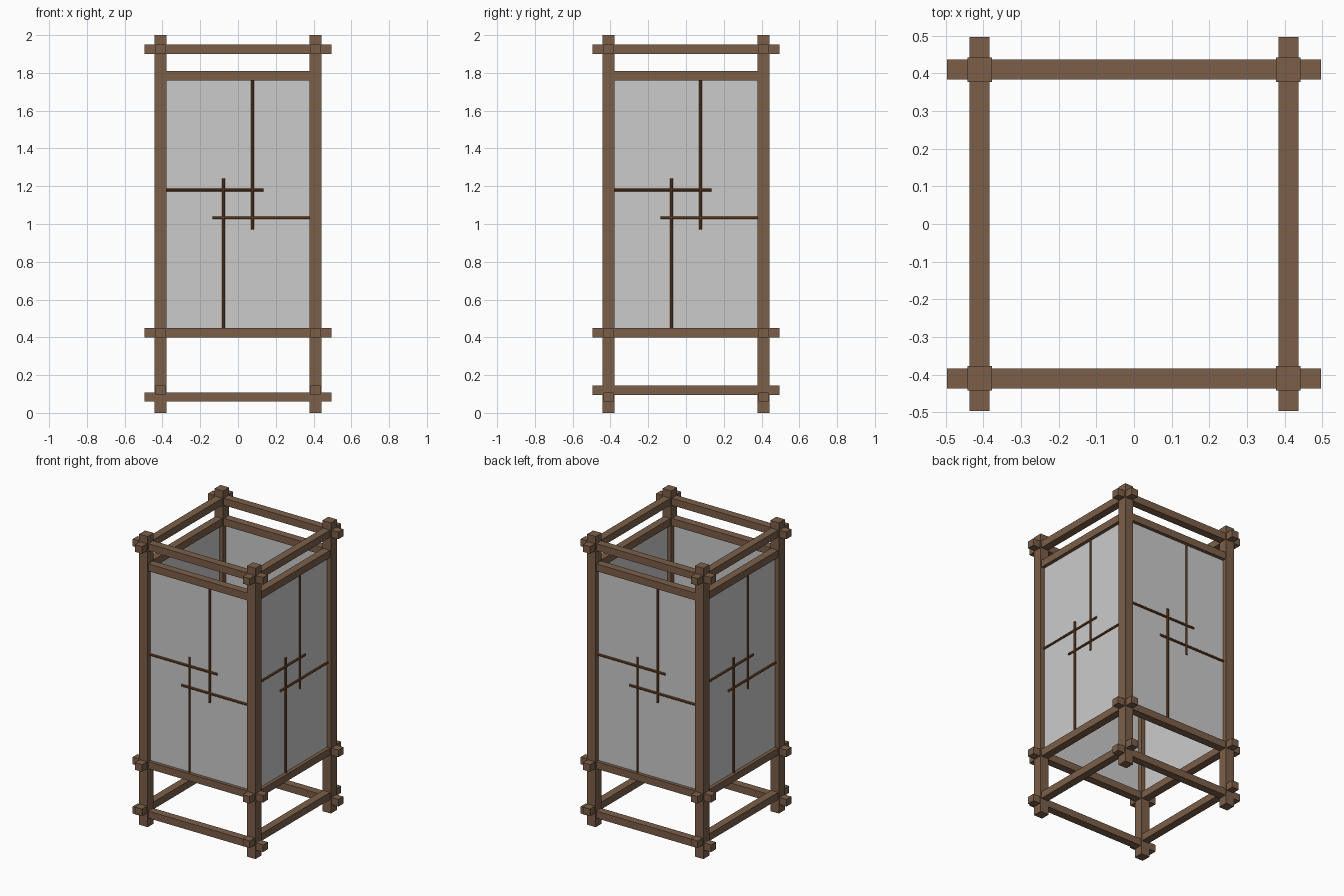
import bpy
import math
from mathutils import Matrix, Vector

if "Cube" in bpy.data.objects:
    bpy.data.objects.remove(bpy.data.objects["Cube"])


def material(name, rgb):
    m = bpy.data.materials.new(name)
    m.diffuse_color = (*rgb, 1.0)
    m.use_nodes = True
    m.node_tree.nodes["Principled BSDF"].inputs["Base Color"].default_value = m.diffuse_color
    return m


WOOD = material("brown wood", (0.20, 0.114, 0.066))
SLAT = material("reddish slat wood", (0.185, 0.07, 0.022))
PAPER = material("grey paper", (0.60, 0.60, 0.60))

C = 0.41        # distance of post and rail centres from the axis
INNER = 0.378   # inner face of the posts
BEAM = 0.053    # rail width


def finish(name, mat, turn):
    o = bpy.context.object
    o.name = name
    o.data.materials.append(mat)
    o.data.transform(Matrix.Rotation(turn, 4, 'Z') @ o.matrix_basis)
    o.matrix_basis = Matrix.Identity(4)
    return o


def box(name, lo, hi, mat, turn=0.0):
    lo, hi = Vector(lo), Vector(hi)
    bpy.ops.mesh.primitive_cube_add(size=1)
    o = bpy.context.object
    o.matrix_basis = Matrix.Translation((lo + hi) / 2) @ Matrix.Diagonal((*(hi - lo), 1))
    return finish(name, mat, turn)


def rod(name, a, b, mat, turn=0.0):
    a, b = Vector(a), Vector(b)
    d = b - a
    bpy.ops.mesh.primitive_cylinder_add(vertices=8, radius=0.0075, depth=d.length)
    o = bpy.context.object
    o.matrix_basis = (Matrix.Translation((a + b) / 2)
                      @ d.to_track_quat('Z', 'Y').to_matrix().to_4x4()
                      @ Matrix.Rotation(math.pi / 8, 4, 'Z'))
    return finish(name, mat, turn)


# Every side is the front side turned about the vertical axis
for i, side in enumerate(("front", "right", "back", "left")):
    t = i * math.pi / 2
    y0, y1 = -C - BEAM / 2, -C + BEAM / 2

    # corner post
    h = 0.0325
    box(side + "_post", (C - h, -C - h, 0), (C + h, -C + h, 2), WOOD, t)

    # rails that run through the posts; the bottom ones are staggered
    low = 0.06 if i % 2 == 0 else 0.095
    for name, z in (("bottom_rail", low), ("middle_rail", 0.40), ("top_rail", 1.90)):
        box(f"{side}_{name}", (-0.496, y0, z), (0.496, y1, z + 0.049), WOOD, t)

    # panel head rail, held between the posts
    box(side + "_head_rail", (-INNER, y0, 1.76), (INNER, y1, 1.81), WOOD, t)

    # paper panel
    box(side + "_paper_panel", (-INNER, -C - 0.003, 0.445), (INNER, -C + 0.003, 1.765), PAPER, t)

    # pinwheel of thin slats on the outside of the paper
    y = -C - 0.008
    rod(side + "_upper_slat", (0.077, y, 0.97), (0.077, y, 1.765), SLAT, t)
    rod(side + "_lower_slat", (-0.077, y, 0.445), (-0.077, y, 1.24), SLAT, t)
    rod(side + "_left_slat", (-INNER, y, 1.18), (0.135, y, 1.18), SLAT, t)
    rod(side + "_right_slat", (-0.135, y, 1.033), (INNER, y, 1.033), SLAT, t)
